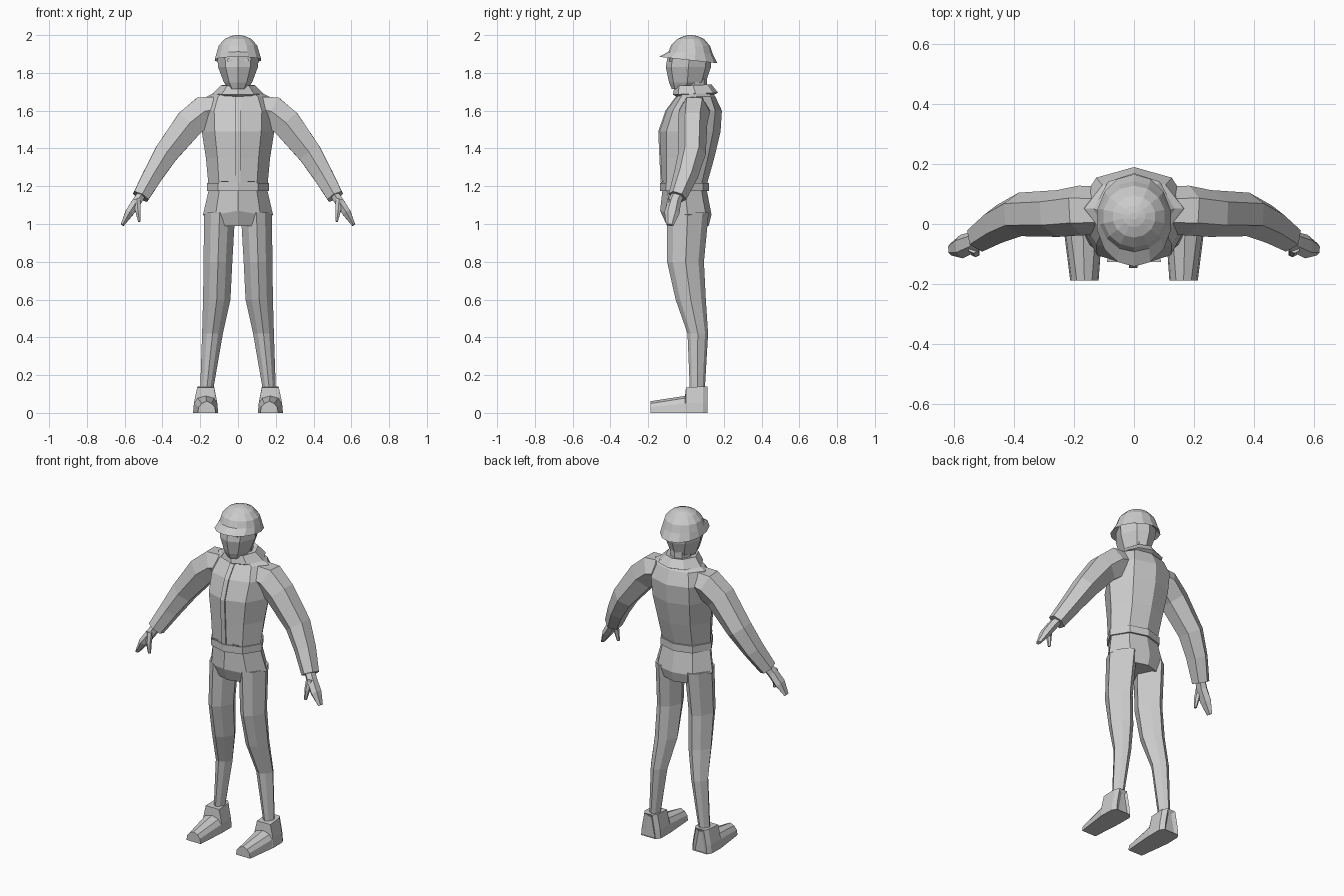
import bpy, bmesh, math
from mathutils import Vector

if "Cube" in bpy.data.objects:
    bpy.data.objects.remove(bpy.data.objects["Cube"])

grey = bpy.data.materials.new("light grey")
grey.diffuse_color = (0.6, 0.6, 0.6, 1)
grey.use_nodes = True
grey.node_tree.nodes["Principled BSDF"].inputs["Base Color"].default_value = grey.diffuse_color


def loft(name, rings, mirror=False):
    """Skin closed rings of equal length and cap both ends."""
    bm = bmesh.new()
    rows = [[bm.verts.new(p) for p in r] for r in rings]
    n = len(rows[0])
    for a, b in zip(rows, rows[1:]):
        for i in range(n):
            j = (i + 1) % n
            bm.faces.new((a[i], a[j], b[j], b[i]))
    bm.faces.new(rows[0][::-1])
    bm.faces.new(rows[-1])
    if mirror:
        geo = bmesh.ops.duplicate(bm, geom=bm.verts[:] + bm.edges[:] + bm.faces[:])["geom"]
        for v in geo:
            if isinstance(v, bmesh.types.BMVert):
                v.co.x = -v.co.x
    bmesh.ops.recalc_face_normals(bm, faces=bm.faces)
    me = bpy.data.meshes.new(name)
    bm.to_mesh(me)
    bm.free()
    ob = bpy.data.objects.new(name, me)
    me.materials.append(grey)
    bpy.context.collection.objects.link(ob)
    return ob


def oct_ring(z, x0, x1, yf, yb, slope=0.0, k=0.64, bow=0.12, side=0.5):
    """Eight-sided ring with creases at centre front, centre back and the sides."""
    cx, rx, d = (x0 + x1) / 2, (x1 - x0) / 2, yb - yf
    pts = [(0, yf), (k, yf + bow * d), (1, yf + side * d), (k, yb - bow * d),
           (0, yb), (-k, yb - bow * d), (-1, yf + side * d), (-k, yf + bow * d)]
    return [(cx + rx * x, y, z + slope * (y - yf - d / 2)) for x, y in pts]


def round_ring(z, rx, yf, yb, slope=0.0, n=14):
    cy, ry = (yf + yb) / 2, (yb - yf) / 2
    a = [2 * math.pi * i / n for i in range(n)]
    return [(rx * math.sin(t), cy - ry * math.cos(t), z - slope * ry * math.cos(t)) for t in a]


def limb(name, path, n=6):
    """Mirrored tube along (x, y, z, half depth, half height) stations."""
    pts = [Vector(p[:3]) for p in path]
    rings = []
    for i, p in enumerate(path):
        t = (pts[min(i + 1, len(pts) - 1)] - pts[max(i - 1, 0)]).normalized()
        v = t.cross(Vector((0, 1, 0))).normalized()
        u = v.cross(t)
        ang = [2 * math.pi * k / n + math.pi / n for k in range(n)]
        rings.append([pts[i] + u * p[3] * math.sin(a) + v * p[4] * math.cos(a) for a in ang])
    return loft(name, rings, True)


# jacket body, belt and skirt
loft("jacket", [oct_ring(z, -r, r, f, b) for z, r, f, b in (
    (1.19, .155, -.13, .105), (1.35, .17, -.137, .15), (1.49, .192, -.143, .183),
    (1.60, .197, -.105, .19), (1.675, .165, -.05, .155), (1.71, .09, -.03, .13))])
loft("belt", [oct_ring(z, -.165, .165, -.137, .122) for z in (1.175, 1.218)])
skirt = [oct_ring(z, -r, r, f, b) for z, r, f, b in (
    (1.18, .155, -.125, .11), (1.05, .185, -.115, .135), (.99, .14, -.1, .12))]
skirt[1][0] = (0, -.137, 1.07)
loft("jacket_skirt", skirt)

# front placket and pocket edges
def plate(name, x0, x1, profile, mirror=False):
    loft(name, [[(x0, y, z), (x1, y, z), (x1, y + .008, z), (x0, y + .008, z)]
                for y, z in profile], mirror)

plate("placket", -.016, .012, ((-.134, 1.22), (-.141, 1.35), (-.147, 1.49), (-.109, 1.60), (-.054, 1.675)))
plate("pocket_edge", .05, .09, ((-.126, 1.222), (-.126, 1.228)), True)

# collar: flared ring, lower at the front
loft("collar", [oct_ring(z, -r, r, f, b, s) for z, r, f, b, s in (
    (1.675, .10, -.05, .13, 0), (1.69, .135, -.07, .17, .04),
    (1.735, .09, -.06, .135, .04), (1.73, .07, -.04, .115, .04))])

# head with tapered jaw
loft("neck", [oct_ring(z, -.06, .06, -.02, .11) for z in (1.68, 1.78)])
loft("head", [oct_ring(z, -r, r, f, b, k=.62) for z, r, f, b in (
    (1.715, .05, -.075, .06), (1.75, .075, -.09, .105), (1.83, .105, -.107, .132),
    (1.90, .112, -.095, .135))])
plate("eye", .028, .055, ((-.088, 1.86), (-.088, 1.875)), True)

# helmet: flared brim and smooth dome
helmet = loft("helmet", [round_ring(z, r, f, b, s) for z, r, f, b, s in (
    (1.885, .105, -.09, .13, -.05), (1.868, .126, -.142, .166, -.11),
    (1.905, .116, -.093, .142, -.06), (1.945, .104, -.078, .128, -.03),
    (1.98, .072, -.045, .095, 0), (1.995, .038, -.01, .062, 0), (2.0, .012, .015, .037, 0))])

# sleeves
limb("sleeve", [(.10, .045, 1.61, .08, .075), (.18, .045, 1.595, .083, .095),
                (.255, .035, 1.535, .078, .09), (.38, .032, 1.375, .073, .073),
                (.45, .0, 1.26, .065, .06), (.515, -.045, 1.145, .05, .05)])
# hands and thumbs
limb("hand", [(.505, -.04, 1.165, .035, .025), (.535, -.06, 1.12, .035, .028),
              (.575, -.075, 1.06, .04, .026), (.612, -.085, .995, .02, .01)])
limb("thumb", [(.535, -.08, 1.13, .018, .02), (.53, -.095, 1.07, .016, .016),
               (.522, -.1, 1.012, .008, .008)])

# trousers
loft("trouser_leg", [oct_ring(z, a, b, f, k, k=.55, bow=.15) for z, a, b, f, k in (
    (.13, .13, .2, .02, .1), (.42, .08, .19, .008, .117), (.60, .04, .185, -.055, .105),
    (.80, .03, .182, -.1, .095), (1.06, .015, .18, -.1, .12))], True)

# boots: cross sections from heel to toe, ridged along the top
boot = [(.105, .135, .20, .03, .12), (.115, .125, .22, .05, .14), (.09, .105, .235, .05, .14),
        (.0, .105, .238, .055, .135), (-.005, .105, .236, .05, .09), (-.188, .118, .213, .03, .062)]
loft("boot", [[(a, y, 0), (b, y, 0), (b - .005, y, h), (b - .022, y, t - .012 if y < 0 else t),
               ((a + b) / 2, y, t), (a + .022, y, t - .012 if y < 0 else t), (a + .005, y, h)]
              for y, a, b, h, t in boot], True)
